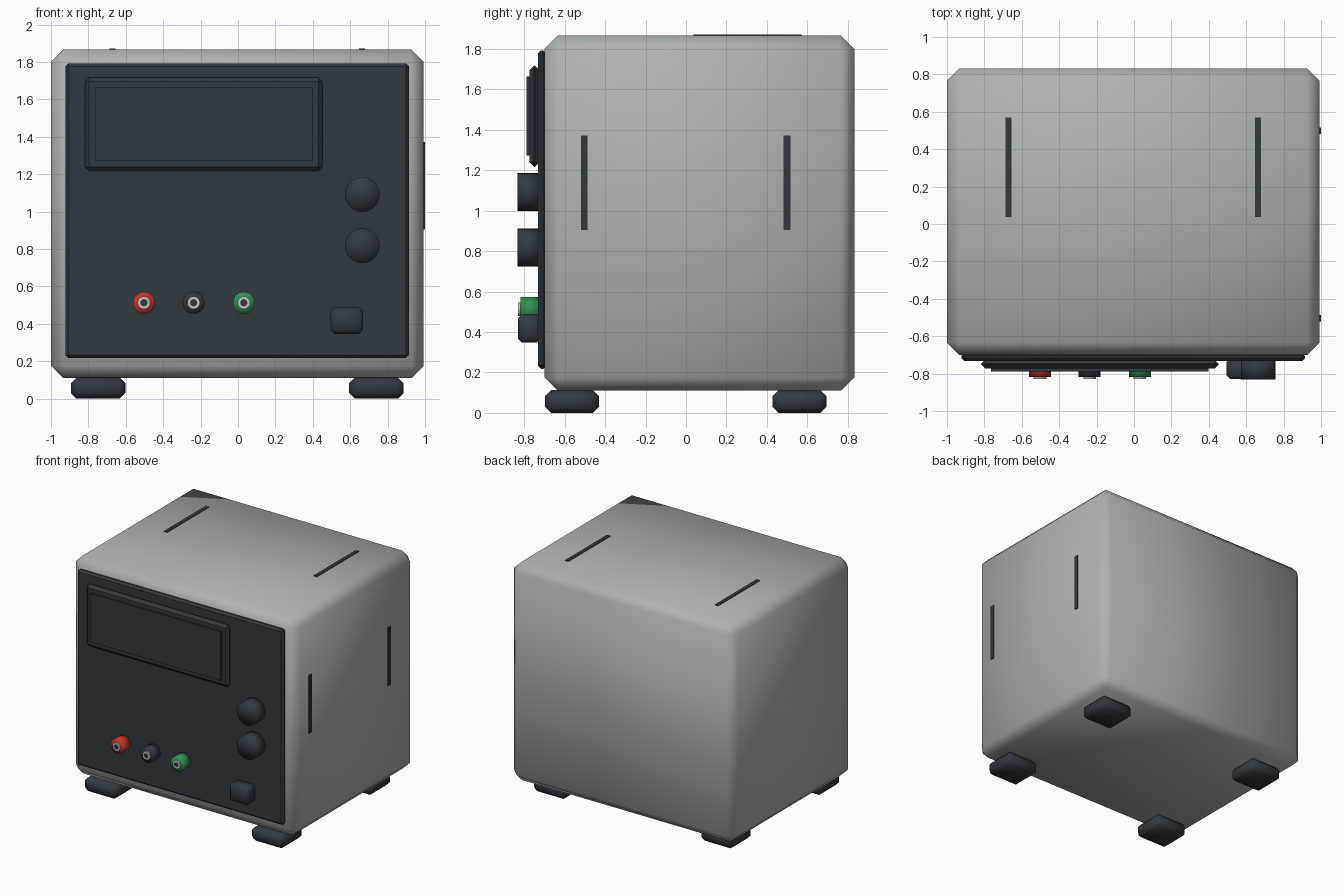
import bpy, bmesh, math
from mathutils import Matrix, Vector

if "Cube" in bpy.data.objects:
    bpy.data.objects.remove(bpy.data.objects["Cube"])


def material(name, rgb):
    m = bpy.data.materials.new(name)
    m.diffuse_color = (*rgb, 1)
    m.use_nodes = True
    m.node_tree.nodes["Principled BSDF"].inputs["Base Color"].default_value = m.diffuse_color
    return m


GREY = material("case grey", (0.42, 0.45, 0.45))
DARK = material("dark slate", (0.030, 0.040, 0.051))
RED = material("terminal red", (0.55, 0.035, 0.025))
GREEN = material("terminal green", (0.03, 0.28, 0.09))
SILVER = material("contact silver", (0.55, 0.55, 0.53))

CX = -0.004      # the case sits slightly left because the vents stand proud on the right
PANEL_Y = -0.733


def finish(name, bm, mat, angle):
    bmesh.ops.recalc_face_normals(bm, faces=bm.faces)
    me = bpy.data.meshes.new(name)
    bm.to_mesh(me)
    bm.free()
    me.materials.append(mat)
    ob = bpy.data.objects.new(name, me)
    bpy.context.collection.objects.link(ob)
    if angle:
        bpy.ops.object.select_all(action='DESELECT')
        ob.select_set(True)
        bpy.context.view_layer.objects.active = ob
        bpy.ops.object.shade_smooth_by_angle(angle=math.radians(angle))
    return ob


def box(name, lo, hi, mat, bevel=0.0, angle=60):
    """Box between two corners with chamfered edges."""
    lo, hi = Vector(lo), Vector(hi)
    bm = bmesh.new()
    bmesh.ops.create_cube(bm, size=1)
    bmesh.ops.scale(bm, vec=hi - lo, verts=bm.verts)
    bmesh.ops.translate(bm, vec=(lo + hi) / 2, verts=bm.verts)
    if bevel:
        bmesh.ops.bevel(bm, geom=bm.edges[:], offset=bevel, segments=1,
                        profile=0.5, affect='EDGES')
    return finish(name, bm, mat, angle if bevel else 0)


def lathe(name, x, z, profile, mat, angle, steps=32):
    """Spin (radius, y) points around a front-to-back axis through x, z."""
    bm = bmesh.new()
    vs = [bm.verts.new((x + r, y, z)) for r, y in profile]
    es = [bm.edges.new(p) for p in zip(vs, vs[1:])]
    bmesh.ops.spin(bm, geom=vs + es, cent=(x, 0, z), axis=(0, 1, 0),
                   angle=math.tau, steps=steps, use_duplicate=False)
    bmesh.ops.remove_doubles(bm, verts=bm.verts, dist=1e-5)
    return finish(name, bm, mat, angle)


# Case
box("case", (-1, -0.70, 0.11), (0.993, 0.832, 1.866), GREY, 0.066)

# Front panel, display bezel and screen
box("front_panel", (-0.923, PANEL_Y, 0.218), (0.914, -0.69, 1.793), DARK, 0.016, 30)
box("display_bezel", (-0.818, -0.773, 1.217), (0.452, -0.725, 1.717), DARK, 0.022, 30)
box("display_screen", (-0.765, -0.788, 1.272), (0.398, -0.765, 1.664), DARK)

# Control knobs
for i, z in enumerate((1.092, 0.818)):
    lathe(f"knob_{i + 1}", 0.664, z,
          [(0, -0.72), (0.093, -0.72), (0.093, -0.832), (0, -0.832)], DARK, 100)

# Terminals: coloured collar, silver contact ring, dark socket
for label, x, mat in (("red", -0.503, RED), ("black", -0.237, DARK), ("green", 0.031, GREEN)):
    z = 0.513
    lathe(f"{label}_terminal", x, z,
          [(0, -0.72), (0.059, -0.72), (0.059, -0.819), (0, -0.819)], mat, 100)
    lathe(f"{label}_contact_ring", x, z,
          [(0.034, -0.81), (0.034, -0.83), (0.019, -0.83), (0.019, -0.81)], SILVER, 40)
    lathe(f"{label}_socket", x, z,
          [(0, -0.815), (0.019, -0.815), (0.019, -0.823), (0, -0.823)], DARK, 40)

# Power switch
box("power_switch", (0.495, -0.83, 0.347), (0.668, -0.72, 0.488), DARK, 0.02)

# Vent slots on the top and on the right side
for i, x in enumerate((-0.671, 0.663)):
    box(f"top_vent_{i + 1}", (x - 0.015, 0.037, 1.86), (x + 0.015, 0.57, 1.871), DARK)
for i, y in enumerate((-0.503, 0.499)):
    box(f"side_vent_{i + 1}", (0.985, y - 0.017, 0.904), (1.0, y + 0.017, 1.372), DARK)

# Feet
for side, sx in (("left", -1), ("right", 1)):
    for end, y in (("front", -0.564), ("back", 0.561)):
        x = CX + sx * 0.744
        box(f"{end}_{side}_foot", (x - 0.146, y - 0.134, 0), (x + 0.146, y + 0.134, 0.112),
            DARK, 0.03, 60)
